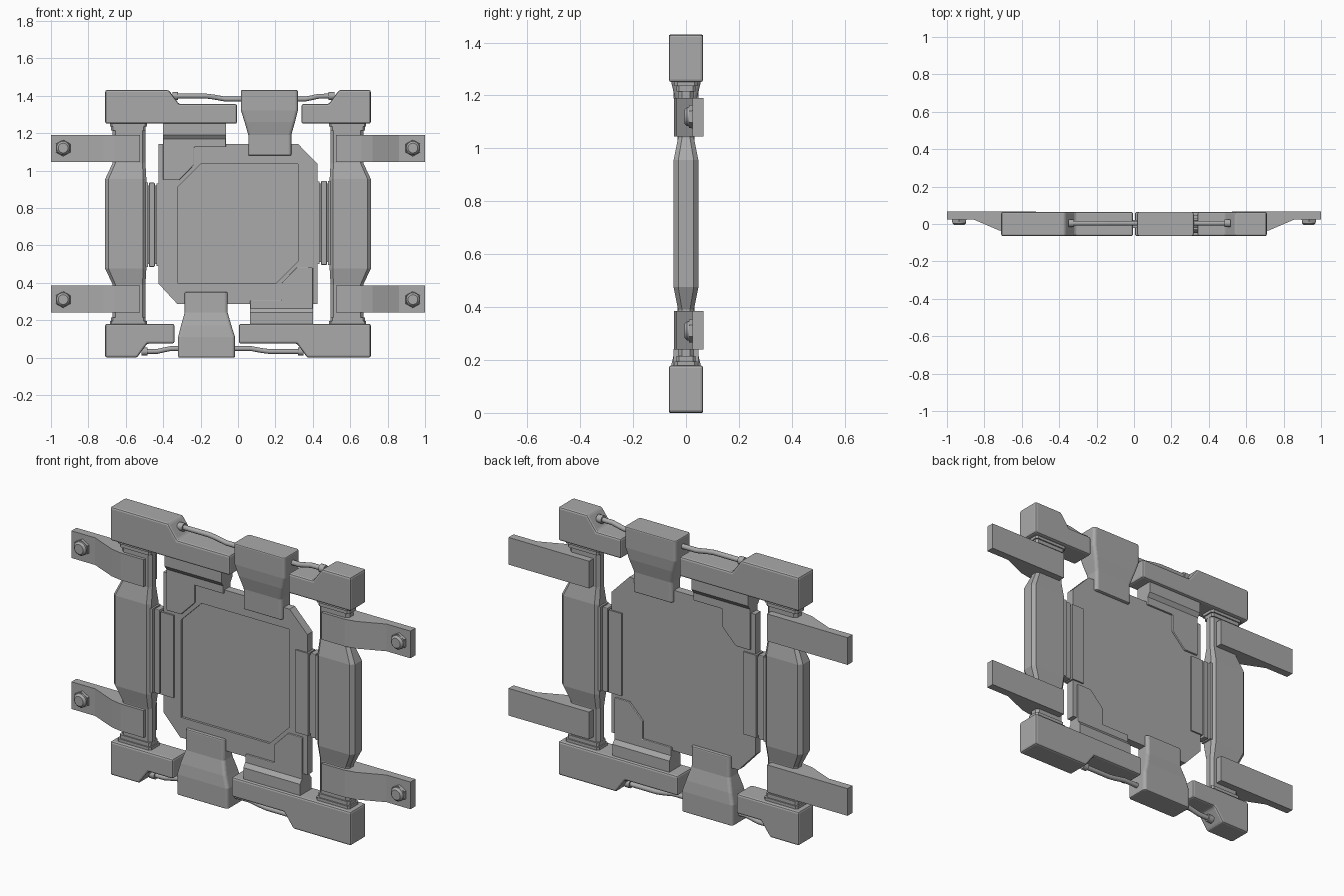
import bpy, bmesh, math
from mathutils import Matrix, Vector

if "Cube" in bpy.data.objects:
    bpy.data.objects.remove(bpy.data.objects["Cube"], do_unlink=True)

MID = 0.715  # height of the centre; parts are built around it

grey = bpy.data.materials.new("metal_grey")
grey.use_nodes = True
grey.diffuse_color = (0.4, 0.4, 0.4, 1)
grey.node_tree.nodes["Principled BSDF"].inputs["Base Color"].default_value = (0.4, 0.4, 0.4, 1)


def place(name, mesh, turned=False, bevel=0.0):
    ob = bpy.data.objects.new(name, mesh)
    bpy.context.collection.objects.link(ob)
    ob.location.z = MID
    if turned:
        ob.rotation_euler.y = math.pi
    if bevel:
        mod = ob.modifiers.new("edge_bevel", 'BEVEL')
        mod.width, mod.segments, mod.limit_method = bevel, 2, 'ANGLE'
        mod.angle_limit = math.radians(25)
    return ob


def finish(name, bm):
    bmesh.ops.recalc_face_normals(bm, faces=bm.faces)
    mesh = bpy.data.meshes.new(name)
    bm.to_mesh(mesh)
    bm.free()
    mesh.materials.append(grey)
    return mesh


def loft(name, rings):
    """Skin a list of equal-length rings and cap both ends."""
    bm = bmesh.new()
    rows = [[bm.verts.new(p) for p in ring] for ring in rings]
    n = len(rows[0])
    for a, b in zip(rows, rows[1:]):
        for i in range(n):
            j = (i + 1) % n
            bm.faces.new((a[i], a[j], b[j], b[i]))
    bm.faces.new(rows[0])
    bm.faces.new(rows[-1])
    return finish(name, bm)


def plate(name, outline, y0, y1):
    """Extrude an x, z outline along y; heights are measured from the ground."""
    return loft(name, [[(x, y, z - MID) for x, z in outline] for y in (y0, y1)])


def column(name, levels, cut):
    """Chamfered bar through levels of (height, x0, x1, half depth)."""
    rings = []
    for z, a, b, d in levels:
        c = min(cut, d * 0.5)
        pts = [(a + c, -d), (b - c, -d), (b, c - d), (b, d - c),
               (b - c, d), (a + c, d), (a, d - c), (a, c - d)]
        rings.append([(x, y, z - MID) for x, y in pts])
    return loft(name, rings)


def box(x0, x1, z0, z1):
    return [(x0, z0), (x1, z0), (x1, z1), (x0, z1)]


def pair(name, mesh, bevel=0.0):
    """Place a part and its half-turn counterpart."""
    place(name, mesh, False, bevel)
    place(name + "_opposite", mesh, True, bevel)


# Stepped rails along the top and bottom
pair("long_rail", plate("long_rail", [
    (-0.71, 1.25), (-0.005, 1.25), (-0.005, 1.355), (-0.315, 1.355),
    (-0.37, 1.43), (-0.71, 1.43)], -0.065, 0.065), 0.01)
pair("short_rail", plate("short_rail", [
    (0.34, 1.25), (0.71, 1.25), (0.71, 1.43), (0.54, 1.43),
    (0.485, 1.355), (0.34, 1.355)], -0.065, 0.065), 0.01)

# Tapered clamps that grip the panel
pair("clamp", column("clamp", [
    (1.08, 0.055, 0.285, 0.04), (1.19, 0.055, 0.285, 0.042),
    (1.26, 0.035, 0.305, 0.058), (1.32, 0.016, 0.32, 0.065),
    (1.43, 0.016, 0.32, 0.065)], 0.01), 0.006)

# Side columns, thicker in the middle
half = [(0.955, 0.49, 0.71, 0.047), (1.04, 0.495, 0.67, 0.03), (1.26, 0.495, 0.67, 0.03)]
lower = [(2 * MID - z, a, b, d) for z, a, b, d in reversed(half)]
pair("side_column", column("side_column", lower + half, 0.018))
for end in (1, -1):
    for label, height, grow in (("collar", 1.235, 0.013), ("collar_step", 1.215, 0.006)):
        lo, hi = sorted((MID + end * (height - MID), MID + end * (1.255 - MID)))
        mesh = column(label, [(z, 0.5 - grow, 0.672 + grow, 0.03 + grow) for z in (lo, hi)], 0.01)
        pair(label, mesh)

# Centre panel with a shallow recess in its front
panel = place("centre_panel", plate("centre_panel", [
    (-0.425, 0.395), (-0.325, 0.287), (0.425, 0.287), (0.425, 1.035),
    (0.32, 1.143), (-0.425, 1.143)], -0.022, 0.022))
cutter = place("recess_cutter", plate("recess_cutter", [
    (-0.32, 0.395), (0.2, 0.395), (0.32, 0.515),
    (0.32, 1.035), (-0.2, 1.035), (-0.32, 0.915)], -0.1, -0.01))
cutter.hide_render = True
cutter.hide_viewport = True
cutter.display_type = 'WIRE'
cut = panel.modifiers.new("recess", 'BOOLEAN')
cut.operation, cut.object, cut.solver = 'DIFFERENCE', cutter, 'EXACT'

# Hinge tabs and ridges joining panel and columns
pair("panel_tab", plate("panel_tab", box(0.36, 0.435, 0.5, 0.94), -0.03, 0.03))
pair("hinge_neck", plate("hinge_neck", box(0.43, 0.5, 0.51, 0.93), -0.018, 0.018))
pair("hinge_ridge", plate("hinge_ridge", box(0.445, 0.475, 0.495, 0.945), -0.026, 0.026), 0.004)
pair("hinge_flange", plate("hinge_flange", box(0.48, 0.5, 0.495, 0.945), -0.034, 0.034))

# Corner clips: thin foot over the panel, thicker root under the rail
pair("corner_clip", plate("corner_clip", [
    (-0.4, 0.948), (-0.315, 0.948), (-0.235, 1.03), (-0.235, 1.125),
    (-0.065, 1.125), (-0.065, 1.26), (-0.4, 1.26)], -0.032, 0.032), 0.004)
pair("clip_root", loft("clip_root", [
    [(x, y, z - MID) for y, z in ((-0.03, 1.165), (0.03, 1.165), (0.048, 1.19),
                                  (0.048, 1.26), (-0.048, 1.26), (-0.048, 1.19))]
    for x in (-0.4, -0.065)]))

# Mounting brackets and bolts
for side, label in ((1, "left"), (-1, "right")):
    shape = [(0.525, 0.067), (1.0, 0.067), (1.0, 0.025), (0.86, 0.025),
             (0.72, -0.035), (0.66, -0.046), (0.525, -0.046)]
    pair(label + "_bracket", loft("bracket", [
        [(side * x, y, z - MID) for x, y in shape] for z in (1.045, 1.19)]))
    bm = bmesh.new()
    for r0, r1, y0, y1, seg in ((0.045, 0.043, 0.03, 0.012, 6),
                                (0.037, 0.036, 0.015, 0.004, 24),
                                (0.036, 0.026, 0.004, -0.006, 24)):
        spot = Matrix.Translation((side * 0.935, (y0 + y1) / 2, 1.12 - MID))
        bmesh.ops.create_cone(bm, cap_ends=True, segments=seg, radius1=r0, radius2=r1,
                              depth=y0 - y1, matrix=spot @ Matrix.Rotation(math.pi / 2, 4, 'X'))
    pair(label + "_bolt", finish("bolt", bm))


# Hoses between the rails and the clamps, with a fitting at each start
def hose(name, path):
    pts = [Vector((x, 0.004, z - MID)) for x, z in path]
    rings = []
    for i, p in enumerate(pts):
        along = (pts[min(i + 1, len(pts) - 1)] - pts[max(i - 1, 0)]).normalized()
        across = along.cross(Vector((0, 1, 0)))
        rings.append([p + 0.013 * (math.cos(t) * across + math.sin(t) * Vector((0, 1, 0)))
                      for t in (k * math.tau / 12 for k in range(12))])
    pair(name, loft(name, rings))
    bm = bmesh.new()
    bmesh.ops.create_cone(bm, cap_ends=True, segments=12, radius1=0.021, radius2=0.021, depth=0.03,
                          matrix=Matrix.Translation(pts[0]) @ Matrix.Rotation(math.pi / 2, 4, 'Y'))
    pair(name + "_fitting", finish(name + "_fitting", bm))


hose("long_hose", [(-0.335, 1.398), (-0.17, 1.398), (-0.13, 1.393), (-0.07, 1.382), (0.03, 1.382)])
hose("short_hose", [(0.5, 1.398), (0.43, 1.397), (0.39, 1.388), (0.36, 1.382), (0.3, 1.382)])

# Smooth only the round parts, keeping hard edges
bpy.ops.object.select_all(action='DESELECT')
for ob in bpy.context.collection.objects:
    if "hose" in ob.name or "bolt" in ob.name:
        ob.select_set(True)
        bpy.context.view_layer.objects.active = ob
bpy.ops.object.shade_smooth_by_angle(angle=math.radians(35))
